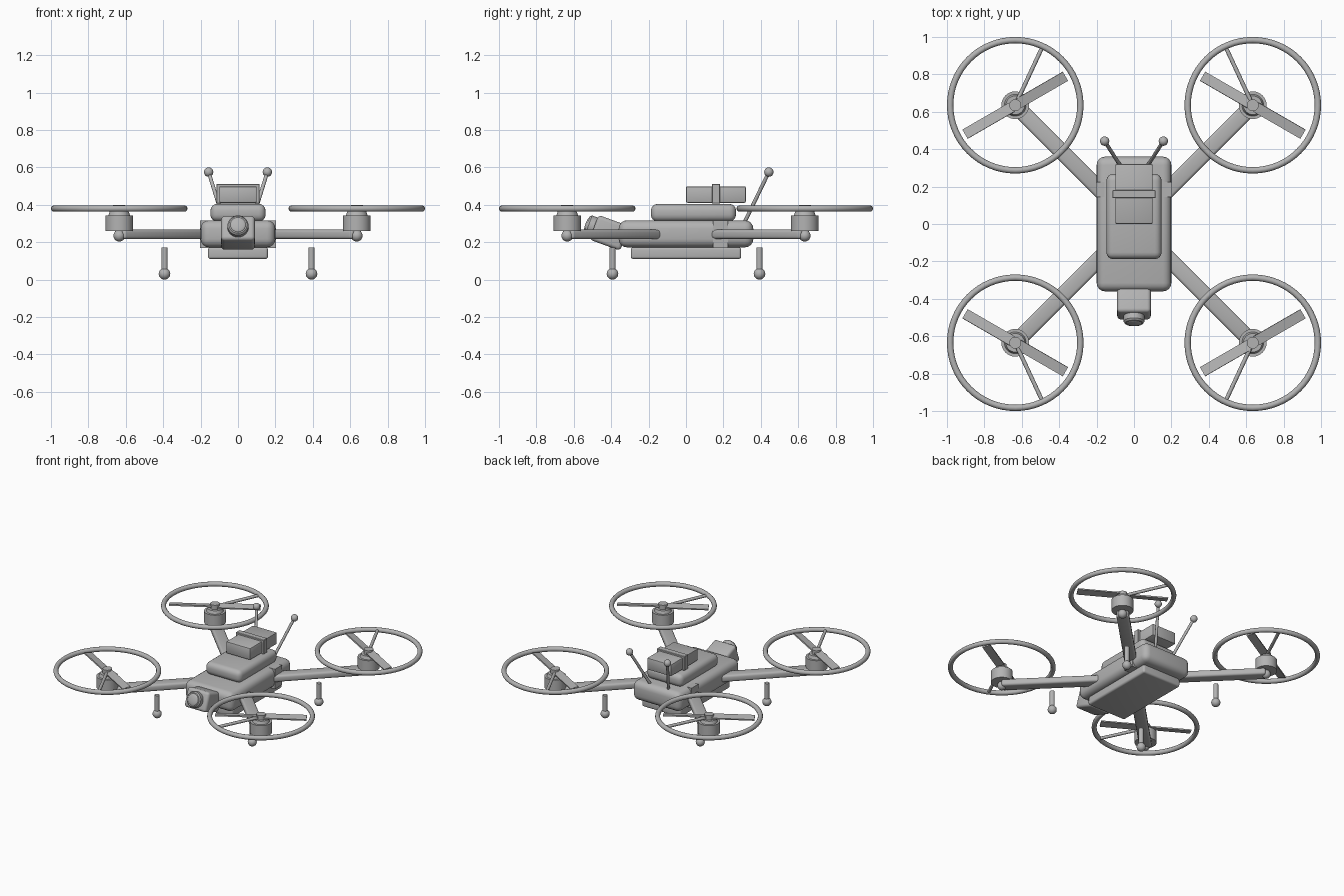
import bpy, bmesh, math
from mathutils import Matrix, Vector

if "Cube" in bpy.data.objects:
    bpy.data.objects.remove(bpy.data.objects["Cube"])

grey = bpy.data.materials.new("plain_grey")
grey.diffuse_color = (0.45, 0.45, 0.45, 1)
grey.use_nodes = True
grey.node_tree.nodes["Principled BSDF"].inputs["Base Color"].default_value = grey.diffuse_color


def finish(name, bm, matrix):
    me = bpy.data.meshes.new(name)
    bm.transform(matrix)
    bmesh.ops.recalc_face_normals(bm, faces=bm.faces)
    bm.to_mesh(me)
    bm.free()
    me.materials.append(grey)
    me.shade_smooth()
    me.set_sharp_from_angle(angle=math.radians(35))
    ob = bpy.data.objects.new(name, me)
    bpy.context.collection.objects.link(ob)
    return ob


def box(name, centre, size, bevel=0.0, rot=None, segs=4):
    bm = bmesh.new()
    bmesh.ops.create_cube(bm, size=1, matrix=Matrix.Diagonal((*size, 1)))
    if bevel:
        bmesh.ops.bevel(bm, geom=bm.edges[:], offset=bevel, segments=segs,
                        profile=0.5, affect='EDGES')
    return finish(name, bm, Matrix.Translation(centre) @ (rot or Matrix()))


def rod(name, a, b, r, r2=None, n=32):
    a, b = Vector(a), Vector(b)
    bm = bmesh.new()
    bmesh.ops.create_cone(bm, cap_ends=True, segments=n, radius1=r,
                          radius2=r if r2 is None else r2, depth=(b - a).length)
    rot = (b - a).to_track_quat('Z', 'Y').to_matrix().to_4x4()
    return finish(name, bm, Matrix.Translation((a + b) / 2) @ rot)


def ball(name, centre, r, squash=1.0, rot=None):
    bm = bmesh.new()
    bmesh.ops.create_uvsphere(bm, u_segments=24, v_segments=14, radius=r)
    return finish(name, bm, Matrix.Translation(centre) @ (rot or Matrix())
                  @ Matrix.Diagonal((1, 1, squash, 1)))


def ring(name, centre, major, minor, n=64, m=12):
    bm = bmesh.new()
    loops = []
    for i in range(n):
        a = math.tau * i / n
        loops.append([bm.verts.new(((major + minor * math.cos(t)) * math.cos(a),
                                    (major + minor * math.cos(t)) * math.sin(a),
                                    minor * math.sin(t)))
                      for t in (math.tau * j / m for j in range(m))])
    for i in range(n):
        p, q = loops[i], loops[(i + 1) % n]
        for j in range(m):
            k = (j + 1) % m
            bm.faces.new((p[j], q[j], q[k], p[k]))
    return finish(name, bm, Matrix.Translation(centre))


# Body stack: hull, belly plate, upper deck, mounting band
box("hull", (0, 0, 0.245), (0.40, 0.72, 0.145), 0.045)
box("belly_plate", (0, 0, 0.142), (0.32, 0.59, 0.064), 0.014)
box("upper_deck", (0, 0.04, 0.358), (0.295, 0.455, 0.094), 0.036)
box("mounting_band", (0, 0.185, 0.243), (0.408, 0.08, 0.148))

# Battery and its strap
box("battery", (0, 0.16, 0.455), (0.20, 0.32, 0.088), 0.008, segs=2)
box("battery_strap", (0, 0.16, 0.459), (0.23, 0.043, 0.106), 0.003, segs=1)

# Camera, tilted upwards
tilt = math.radians(20)
fwd = Vector((0, -math.cos(tilt), math.sin(tilt)))
cam = Vector((0, -0.41, 0.25))
box("camera_housing", cam, (0.18, 0.175, 0.14), 0.02,
    Matrix.Rotation(-tilt, 4, 'X'))
rod("lens_barrel", cam + fwd * 0.05, cam + fwd * 0.118, 0.056)
rod("lens_rim", cam + fwd * 0.118, cam + fwd * 0.128, 0.056, 0.048)
ball("lens_glass", cam + fwd * 0.126, 0.042, 0.25,
     fwd.to_track_quat('Z', 'Y').to_matrix().to_4x4())

# Aerials
for s in (-1, 1):
    tip = (s * 0.157, 0.443, 0.575)
    rod("aerial", (s * 0.072, 0.31, 0.30), tip, 0.010, n=16)
    ball("aerial_tip", tip, 0.025)

# Four rotor units, arms and legs
C = 0.635
for sx in (-1, 1):
    for sy in (-1, 1):
        x, y = sx * C, sy * C
        heading = Matrix.Rotation(math.atan2(sy, sx), 4, 'Z')
        mid = (C + 0.12) / 2
        box("arm", (sx * mid, sy * mid, 0.242),
            ((C - 0.12) * math.sqrt(2), 0.085, 0.05), 0.015, heading, 3)
        ball("arm_end", (x, y, 0.235), 0.031)
        rod("motor", (x, y, 0.26), (x, y, 0.343), 0.074)
        rod("motor_cap", (x, y, 0.343), (x, y, 0.365), 0.058, 0.05)
        rod("propeller_hub", (x, y, 0.36), (x, y, 0.398), 0.032)
        ring("rotor_guard", (x, y, 0.38), 0.348, 0.017)
        # single stay from the hub to the guard
        a = math.radians(65)
        rod("guard_stay", (x, y, 0.375),
            (x - sx * 0.348 * math.cos(a), y + sy * 0.348 * math.sin(a), 0.378),
            0.011, n=12)
        # two pitched blades
        for turn in (0, math.pi):
            spin = Matrix.Rotation(sx * sy * math.radians(-30) + turn, 4, 'Z')
            box("propeller_blade", Vector((x, y, 0.38)) + spin @ Vector((0.165, 0, 0)),
                (0.29, 0.056, 0.010), 0, spin @ Matrix.Rotation(math.radians(10), 4, 'X'))
        # leg and foot
        lx, ly = sx * 0.393, sy * 0.393
        rod("leg", (lx, ly, 0.035), (lx, ly, 0.172), 0.017, n=20)
        ball("foot", (lx, ly, 0.031), 0.031)
